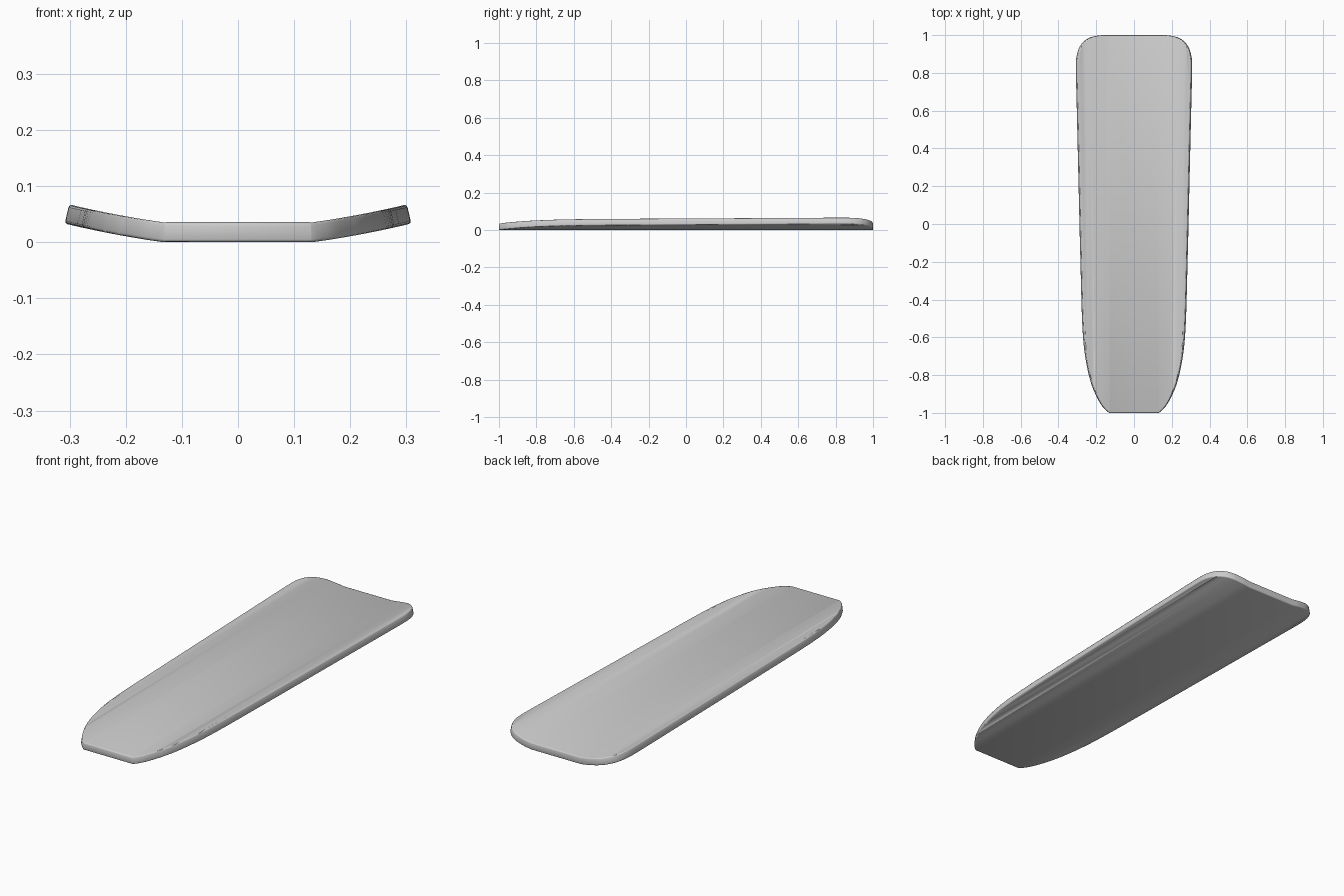
import bpy, bmesh
from mathutils import Vector

if "Cube" in bpy.data.objects:
    bpy.data.objects.remove(bpy.data.objects["Cube"])

THICK, FLAT = 0.035, 0.13

# Right half of the plan outline (half width, y), from narrow end to wide end
HALF = [(0.130, -1.0), (0.160, -0.97), (0.185, -0.93), (0.216, -0.86), (0.238, -0.78),
        (0.258, -0.66), (0.269, -0.5), (0.276, -0.25), (0.282, 0.0), (0.289, 0.3),
        (0.296, 0.6), (0.301, 0.82), (0.297, 0.89), (0.280, 0.94), (0.249, 0.975),
        (0.210, 0.993), (0.160, 1.0)]


def smooth_path(pts, steps):
    """Catmull-Rom resampling of an open path."""
    p = [Vector(a) for a in [pts[0]] + pts + [pts[-1]]]
    out = []
    for a, b, c, d in zip(p, p[1:], p[2:], p[3:]):
        for i in range(steps):
            t = i / steps
            out.append(0.5 * (2 * b + (c - a) * t + (2 * a - 5 * b + 4 * c - d) * t * t
                              + (3 * b - a - 3 * c + d) * t ** 3))
    return out + [p[-1]]


def lift(x):
    """Concave cross-section: flat middle with upswept sides."""
    d = max(0.0, abs(x) - FLAT)
    return THICK + 0.14 * d + 0.29 * d * d


# Flat plan face
right = smooth_path(HALF, 3)
outline = [(v.x, v.y) for v in right] + [(-v.x, v.y) for v in reversed(right)]
bm = bmesh.new()
bm.faces.new([bm.verts.new((x, y, 0)) for x, y in outline])

# Lengthwise cuts, then bend the sides up
for side in (-1, 1):
    for x in (0.1305, 0.155, 0.18, 0.205, 0.23, 0.255, 0.278):
        bmesh.ops.bisect_plane(bm, geom=bm.verts[:] + bm.edges[:] + bm.faces[:],
                               plane_co=(side * x, 0, 0), plane_no=(1, 0, 0), dist=0.0005)
for v in bm.verts:
    v.co.z = lift(v.co.x)
bmesh.ops.recalc_face_normals(bm, faces=bm.faces[:])
if sum(f.normal.z for f in bm.faces) < 0:
    bmesh.ops.reverse_faces(bm, faces=bm.faces[:])
mesh = bpy.data.meshes.new("deck")
bm.to_mesh(mesh)
bm.free()
deck = bpy.data.objects.new("deck", mesh)
bpy.context.collection.objects.link(deck)

# Thickness and softened rim
solid = deck.modifiers.new("thickness", 'SOLIDIFY')
solid.thickness = THICK
solid.offset = -1
bevel = deck.modifiers.new("rim", 'BEVEL')
bevel.width = 0.005
bevel.segments = 2
bevel.limit_method = 'ANGLE'
bevel.angle_limit = 0.9
bevel.use_clamp_overlap = False

bpy.context.view_layer.objects.active = deck
deck.select_set(True)
bpy.ops.object.shade_smooth_by_angle(angle=0.6)
